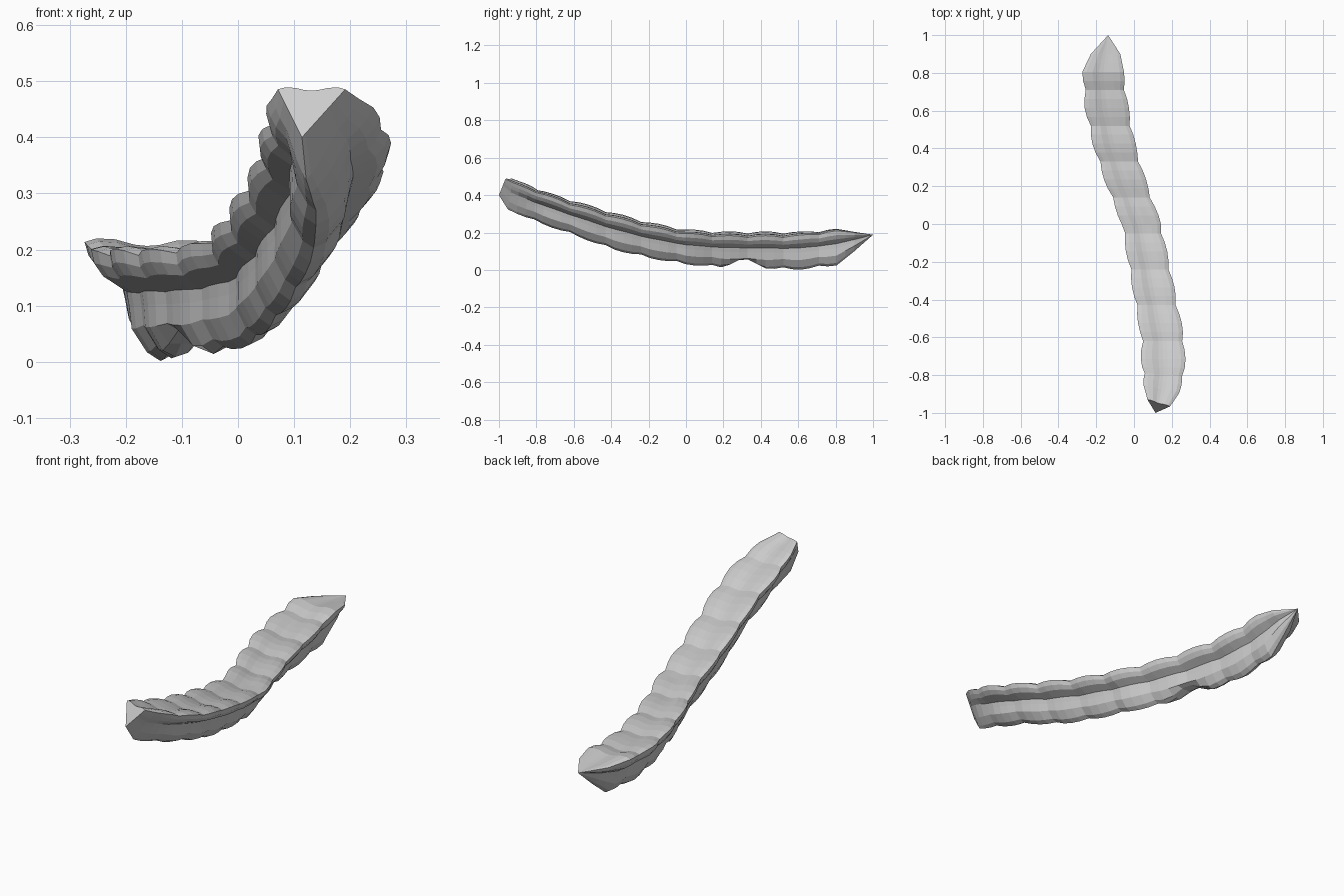
import bpy, bmesh

cube = bpy.data.objects.get("Cube")
if cube:
    bpy.data.objects.remove(cube)

# One flat colour for the whole pod
mat = bpy.data.materials.new("pale_grey")
mat.use_nodes = True
colour = (0.6, 0.6, 0.6, 1)
mat.diffuse_color = colour
mat.node_tree.nodes["Principled BSDF"].inputs["Base Color"].default_value = colour

# Envelope curves along the length
CENTRE = [(-1, .132), (-.9, .148), (-.8, .158), (-.6, .152), (-.4, .115), (0, .04),
          (.2, -.035), (.4, -.1), (.6, -.143), (.8, -.165), (1, -.137)]
HALF_WIDTH = [(-1, .06), (-.9, .097), (-.8, .114), (-.7, .119), (0, .107),
              (.2, .111), (.6, .118), (.8, .112), (.9, .078), (1, 0)]
TOP = [(-1, .49), (-.8, .433), (-.6, .368), (-.4, .308), (-.2, .253), (0, .214),
       (.2, .202), (.6, .202), (.8, .222), (1, .188)]
BOTTOM = [(-1, .4), (-.95, .32), (-.8, .255), (-.6, .185), (-.4, .11), (-.2, .062),
          (0, .028), (.2, .01), (.6, 0), (.8, .02), (.9, .1), (1, .188)]
KEEL_SHIFT = [(-1, -.018), (0, -.018), (.4, -.008), (.6, .005), (.8, .022), (1, 0)]
ROLL = [(-1, 0), (-.6, .08), (.5, .08), (.9, 0), (1, 0)]

# Half section: grooved top, side wing, side groove, keel (width, height fractions)
HALF = [(0, .925), (.2, .935), (.5, .98), (.8, .985), (1, .95), (.96, .83), (.83, .72),
        (.48, .595), (.45, .47), (.42, .27), (.2, .07), (0, 0)]
SECTION = HALF + [(-u, v) for u, v in HALF[-2:0:-1]]


def sample(curve, y):
    for (a, p), (b, q) in zip(curve, curve[1:]):
        if y <= b:
            return p + (q - p) * (y - a) / (b - a)
    return curve[-1][1]


def ring(bm, y):
    # Swollen segments between narrow seams
    t = ((y + 1) / .19) % 1
    swell = 1 - abs(2 * t - 1) ** 2
    if y < -.9 or y > .8:
        swell = 1
    scale = .88 + .12 * swell
    cx, w = sample(CENTRE, y), sample(HALF_WIDTH, y) * scale
    top, bottom = sample(TOP, y), sample(BOTTOM, y)
    shift, roll = sample(KEEL_SHIFT, y), sample(ROLL, y)
    # The section turns into a plain slanted triangle at the front
    front = min(1, max(0, (-.75 - y) / .25))
    verts = []
    for u, v in SECTION:
        if u and v < .9:
            plain = v / .95 if u > 0 else -v / .95
            u += (plain - u) * front
        z = bottom + (top - bottom) * (.5 + (v - .5) * scale) - roll * u * w
        z = max(z, .066 - .5 * abs(y - .31), 0)      # nick in the keel
        verts.append(bm.verts.new((cx + u * w + shift * (1 - v),
                                   y + front * (.055 * v - .3 * u * w), z)))
    return verts


# Pod body: rings bridged lengthwise, flat front cap, pointed back tip
bm = bmesh.new()
stations = [-1 + i * .0475 for i in range(42)] + [1]
rings = [ring(bm, y) for y in stations]
count = len(SECTION)
for a, b in zip(rings, rings[1:]):
    for i in range(count):
        j = (i + 1) % count
        bm.faces.new((a[i], a[j], b[j], b[i]))
bm.faces.new(rings[0])
bmesh.ops.remove_doubles(bm, verts=bm.verts, dist=.0005)
bmesh.ops.recalc_face_normals(bm, faces=bm.faces)

mesh = bpy.data.meshes.new("pod_body")
bm.to_mesh(mesh)
bm.free()
mesh.materials.append(mat)
pod = bpy.data.objects.new("pod_body", mesh)
bpy.context.collection.objects.link(pod)
